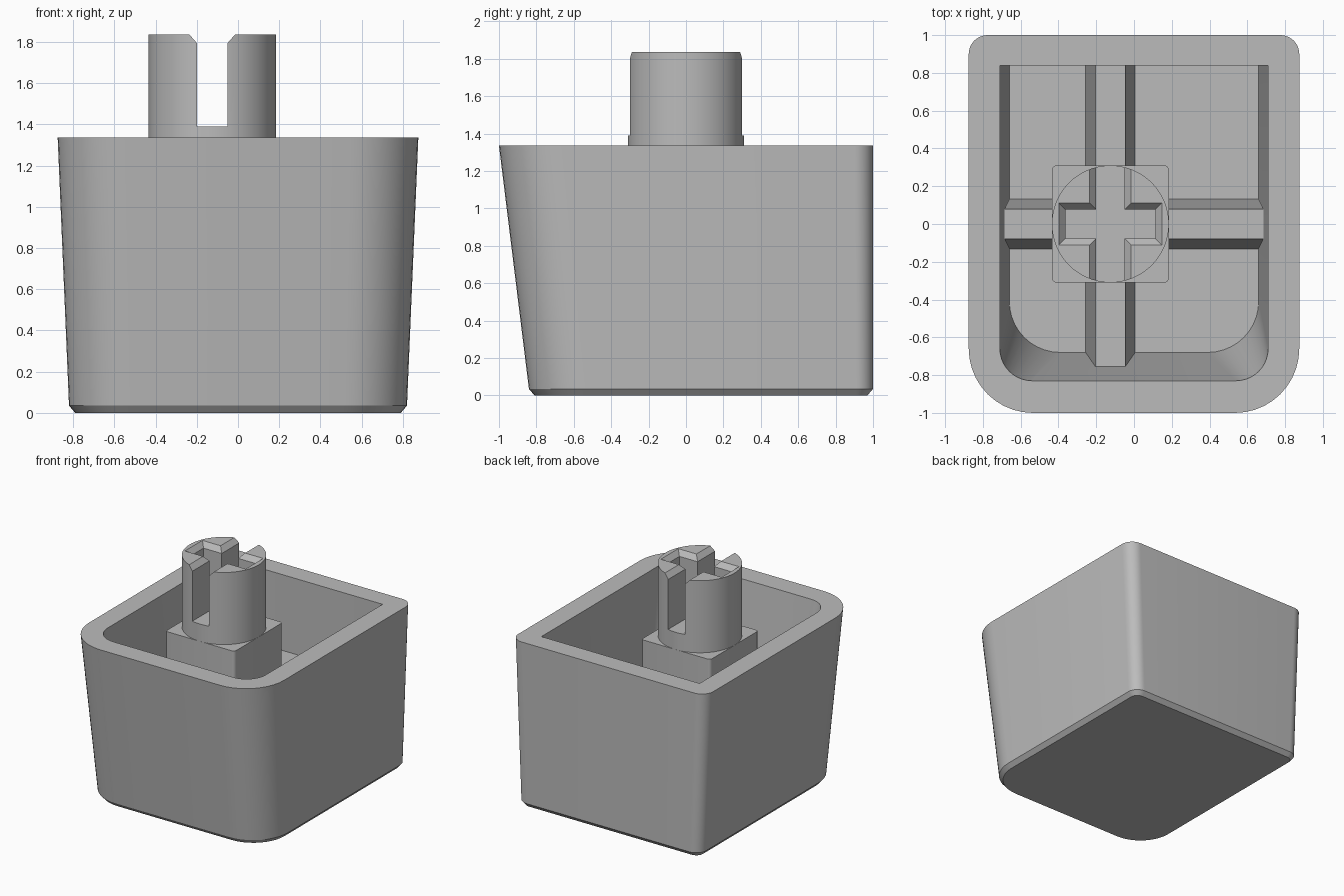
import bpy, bmesh, math

cube = bpy.data.objects.get("Cube")
if cube:
    bpy.data.objects.remove(cube, do_unlink=True)

STEM_X = -0.125
FLOOR_Z, RIB_Z, RIM_Z, TOP_Z = 0.13, 0.72, 1.335, 1.835

grey = bpy.data.materials.new("plain grey")
grey.use_nodes = True
grey.diffuse_color = (0.5, 0.5, 0.5, 1)
grey.node_tree.nodes["Principled BSDF"].inputs["Base Color"].default_value = (0.5, 0.5, 0.5, 1)


def outline(x0, x1, y0, y1, z, r_front=0.0, r_back=0.0, steps=10):
    """Counter-clockwise rectangle; corners are rounded if radii are given."""
    points = []
    corners = ((x1, y1, -1, -1, r_back), (x0, y1, 1, -1, r_back),
               (x0, y0, 1, 1, r_front), (x1, y0, -1, 1, r_front))
    for i, (x, y, sx, sy, r) in enumerate(corners):
        if r == 0:
            points.append((x, y, z))
            continue
        for k in range(steps + 1):
            a = math.radians(90) * (i + k / steps)
            points.append((x + sx * r + r * math.cos(a), y + sy * r + r * math.sin(a), z))
    return points


def centred(cx, hx, hy, z, r=0.0):
    return outline(cx - hx, cx + hx, -hy, hy, z, r, r, 4)


def smooth(obj):
    bpy.ops.object.select_all(action="DESELECT")
    obj.select_set(True)
    bpy.context.view_layer.objects.active = obj
    bpy.ops.object.shade_smooth_by_angle(angle=math.radians(25))


def loft(name, sections):
    """Skin a stack of matching outlines and cap both ends."""
    bm = bmesh.new()
    rings = [[bm.verts.new(p) for p in s] for s in sections]
    n = len(rings[0])
    for low, high in zip(rings, rings[1:]):
        for i in range(n):
            j = (i + 1) % n
            bm.faces.new((low[i], low[j], high[j], high[i]))
    bm.faces.new(rings[0][::-1])
    bm.faces.new(rings[-1])
    bmesh.ops.recalc_face_normals(bm, faces=bm.faces)
    mesh = bpy.data.meshes.new(name)
    bm.to_mesh(mesh)
    bm.free()
    mesh.materials.append(grey)
    obj = bpy.data.objects.new(name, mesh)
    bpy.context.collection.objects.link(obj)
    return obj


# Hollow cap: up the outside, over the rim, down the inside to the floor
shell = loft("shell", [
    outline(-0.79, 0.79, -0.81, 0.97, 0, 0.28, 0.06),
    outline(-0.82, 0.82, -0.84, 1, 0.035, 0.31, 0.09),
    outline(-0.875, 0.875, -1, 1, RIM_Z, 0.34, 0.1),
    outline(-0.71, 0.71, -0.83, 0.84, RIM_Z, 0.17, 0.003),
    outline(-0.66, 0.66, -0.68, 0.84, FLOOR_Z, 0.27, 0.003),
])
smooth(shell)

# Tapered ribs crossing on the floor, ends buried in the walls
loft("cross_rib", [centred(0, 0.74, 0.133, FLOOR_Z - 0.02),
                   centred(0, 0.74, 0.08, RIB_Z)])
loft("long_rib", [outline(STEM_X - w, STEM_X + w, -0.79, 0.9, z)
                  for w, z in ((0.133, FLOOR_Z - 0.02), (0.08, RIB_Z))])

# Square post below the stem
post = loft("stem_post", [centred(STEM_X, 0.31, 0.31, z, 0.025)
                          for z in (FLOOR_Z - 0.02, 1.25)])
smooth(post)

# Round stem
bpy.ops.mesh.primitive_cylinder_add(vertices=64, radius=0.31, depth=TOP_Z - 1.24,
                                    location=(STEM_X, 0, (TOP_Z + 1.24) / 2))
stem = bpy.context.object
stem.name = "stem"
stem.data.materials.append(grey)


# Cross-shaped slot with a flared mouth, open at front and back
def slot_cutter(name, hx, hy, flare_x, flare_y):
    levels = ((1.39, 0), (1.795, 0), (TOP_Z + 0.04, 0.07))
    return loft(name, [centred(STEM_X, hx + f * flare_x, hy + f * flare_y, z)
                       for z, f in levels])


for cutter in (slot_cutter("long_slot_cutter", 0.075, 0.5, 1, 0),
               slot_cutter("cross_slot_cutter", 0.238, 0.077, 1, 1)):
    cutter.hide_render = True
    cut = stem.modifiers.new("slot", "BOOLEAN")
    cut.operation = "DIFFERENCE"
    cut.solver = "EXACT"
    cut.object = cutter
    bpy.context.view_layer.objects.active = stem
    bpy.ops.object.modifier_apply(modifier=cut.name)
    bpy.data.objects.remove(cutter, do_unlink=True)
smooth(stem)
